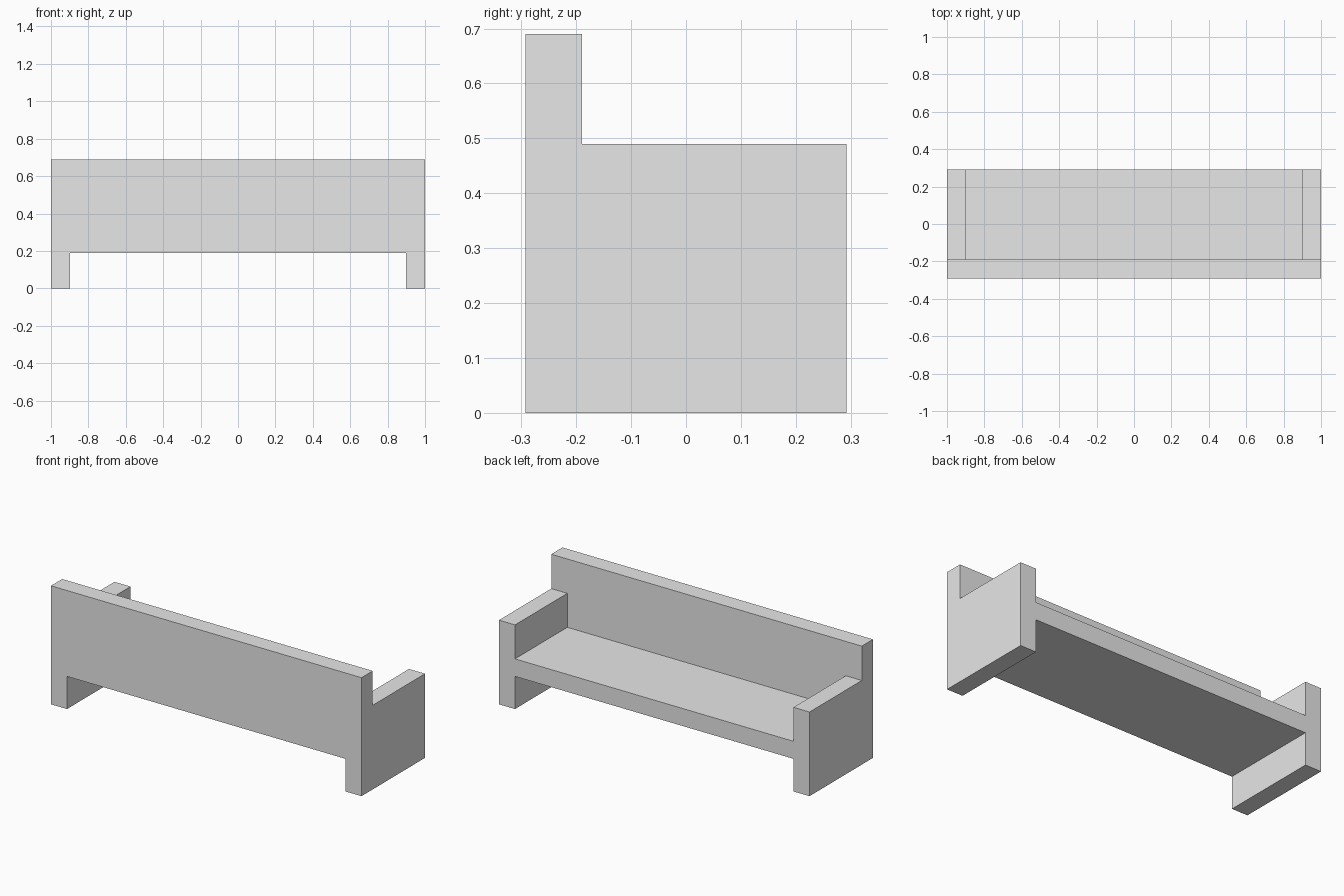
import bpy
import bmesh

cube = bpy.data.objects.get("Cube")
if cube:
    bpy.data.objects.remove(cube, do_unlink=True)

# Overall dimensions
HALF_W, HALF_D = 1.0, 0.292
BOARD = 0.103
SEAT_BOTTOM, SEAT_TOP = 0.19, 0.292
ARM_TOP, BACK_TOP = 0.49, 0.69
INNER_X = HALF_W - BOARD
INNER_Y = -HALF_D + BOARD

grey = bpy.data.materials.new("plain grey")
grey.use_nodes = True
grey.diffuse_color = (0.8, 0.8, 0.8, 1)
grey.node_tree.nodes["Principled BSDF"].inputs["Base Color"].default_value = (0.8, 0.8, 0.8, 1)


def extrude_profile(name, points, axis, start, end):
    """Extrude a flat outline along x (outline in y, z) or y (outline in x, z)."""
    def place(a, b):
        return (start, a, b) if axis == "x" else (a, start, b)
    bm = bmesh.new()
    face = bm.faces.new([bm.verts.new(place(a, b)) for a, b in points])
    new = bmesh.ops.extrude_face_region(bm, geom=[face])["geom"]
    offset = (end - start, 0, 0) if axis == "x" else (0, end - start, 0)
    bmesh.ops.translate(bm, vec=offset,
                        verts=[v for v in new if isinstance(v, bmesh.types.BMVert)])
    bmesh.ops.recalc_face_normals(bm, faces=bm.faces)
    mesh = bpy.data.meshes.new(name)
    bm.to_mesh(mesh)
    bm.free()
    mesh.materials.append(grey)
    obj = bpy.data.objects.new(name, mesh)
    bpy.context.collection.objects.link(obj)
    return obj


# Tall back panel with its two feet, cut as one board
extrude_profile("backrest", [
    (-HALF_W, 0), (-INNER_X, 0), (-INNER_X, SEAT_BOTTOM), (INNER_X, SEAT_BOTTOM),
    (INNER_X, 0), (HALF_W, 0), (HALF_W, BACK_TOP), (-HALF_W, BACK_TOP),
], "y", -HALF_D, INNER_Y)

# Solid side panels serving as armrests and legs
for side, sign in (("left", 1), ("right", -1)):
    extrude_profile(side + "_armrest", [
        (INNER_Y, 0), (HALF_D, 0), (HALF_D, ARM_TOP), (INNER_Y, ARM_TOP),
    ], "x", sign * INNER_X, sign * HALF_W)

# Seat board between the side panels
extrude_profile("seat", [
    (INNER_Y, SEAT_BOTTOM), (HALF_D, SEAT_BOTTOM), (HALF_D, SEAT_TOP), (INNER_Y, SEAT_TOP),
], "x", -INNER_X, INNER_X)
